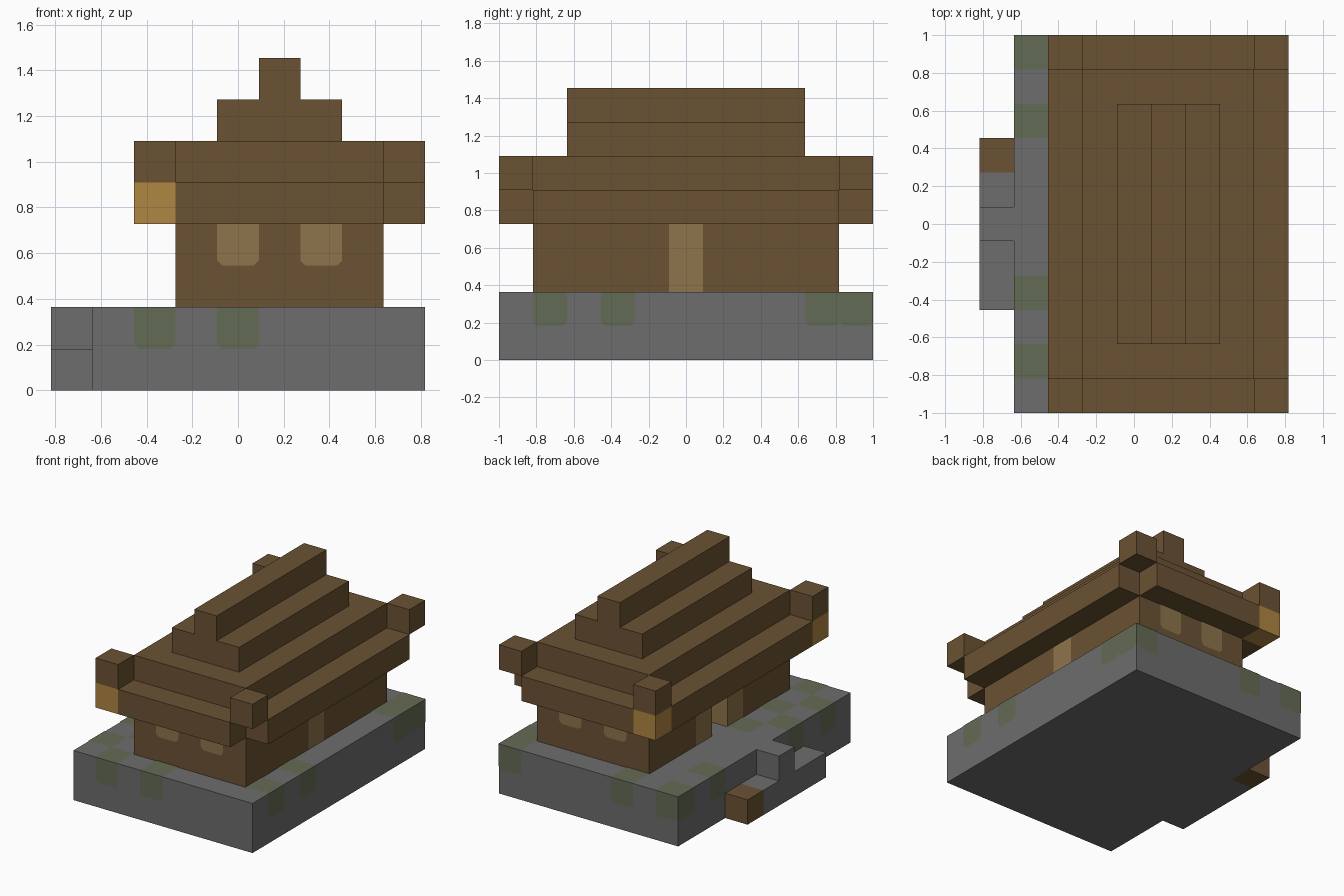
import bpy, bmesh
from mathutils import Vector

cube = bpy.data.objects.get("Cube")
if cube:
    bpy.data.objects.remove(cube)

U = 2 / 11  # edge of one building block
LIFT = 0.004  # how far painted plates stand off their wall


def material(name, rgb):
    m = bpy.data.materials.new(name)
    m.use_nodes = True
    m.diffuse_color = (*rgb, 1)
    m.node_tree.nodes["Principled BSDF"].inputs["Base Color"].default_value = (*rgb, 1)
    return m


wood = material("dark wood", (0.147, 0.084, 0.033))
pale = material("pale wood", (0.27, 0.178, 0.07))
stone = material("grey stone", (0.153, 0.153, 0.153))
moss = material("mossy stone", (0.127, 0.147, 0.09))
glow = material("lantern amber", (0.434, 0.238, 0.054))


def world(p):
    """Block coordinates to world position."""
    return Vector(((p[0] - 4.5) * U, (p[1] - 5.5) * U, p[2] * U))


def finish(name, bm, mat):
    me = bpy.data.meshes.new(name)
    bm.to_mesh(me)
    bm.free()
    me.materials.append(mat)
    ob = bpy.data.objects.new(name, me)
    bpy.context.collection.objects.link(ob)
    return ob


def block(name, lo, hi, mat):
    bm = bmesh.new()
    bmesh.ops.create_cube(bm, size=1)
    a, b = world(lo), world(hi)
    for v in bm.verts:
        v.co = Vector([a[i] + (v.co[i] + 0.5) * (b[i] - a[i]) for i in range(3)])
    return finish(name, bm, mat)


SQUARE = [(0, 0), (1, 0), (1, 1), (0, 1)]
ROUNDED = [(0.12, 0), (0.88, 0), (1, 0.12), (1, 1), (0, 1), (0, 0.12)]


def plate(name, corner, right, up, outline, mat):
    """Flat plate over one block face; right x up points outwards."""
    r, u, c = Vector(right), Vector(up), Vector(corner)
    bm = bmesh.new()
    off = r.cross(u) * LIFT
    bm.faces.new([bm.verts.new(world(c + r * s + u * t) + off) for s, t in outline])
    return finish(name, bm, mat)


UP = (0, 0, 1)


def front_plate(name, i, j, k, mat):
    plate(name, (i, j, k), (1, 0, 0), UP, ROUNDED, mat)


def back_plate(name, i, j, k, mat):
    plate(name, (i + 1, j, k), (-1, 0, 0), UP, ROUNDED, mat)


# Stone platform and entrance steps
block("platform", (1, 0, 0), (9, 11, 2), stone)
block("lower_step", (0, 3, 0), (1, 7, 1), stone)
block("upper_step", (0, 5, 1), (1, 6, 2), stone)
block("wooden_crate", (0, 7, 0), (1, 8, 1), wood)

# Mossy stones on the platform sides
for i in (2, 4):
    front_plate("moss_front", i, 0, 1, moss)
for i in (1, 3, 8):
    back_plate("moss_back", i, 11, 1, moss)
for j in (1, 3, 9, 10):
    plate("moss_left", (9, j, 1), (0, 1, 0), UP, ROUNDED, moss)
for j in (1, 3, 8, 10):
    plate("moss_right", (1, j + 1, 1), (0, -1, 0), UP, ROUNDED, moss)

# Mossy stones on the platform top
for i, j in [(2, 0), (4, 0), (8, 1), (8, 3), (8, 9), (8, 10), (3, 10),
             (1, 10), (1, 8), (1, 3), (1, 1), (2, 4), (2, 2)]:
    plate("moss_top", (i, j, 2), (1, 0, 0), (0, 1, 0), SQUARE, moss)

# House walls, with an open doorway between pale jambs
block("front_wall", (3, 1, 2), (8, 2, 4), wood)
block("back_wall", (3, 9, 2), (8, 10, 4), wood)
for n, (a, b) in {"front": (2, 4), "back": (7, 9)}.items():
    block("right_wall_" + n, (3, a, 2), (4, b, 4), wood)
for j in (4, 6):
    block("door_jamb", (3, j, 2), (4, j + 1, 4), pale)
for n, (a, b) in {"front": (2, 5), "back": (6, 9)}.items():
    block("left_wall_" + n, (7, a, 2), (8, b, 4), wood)
block("left_wall_panel", (7, 5, 2), (8, 6, 4), pale)

# Windows under the eaves
for i in (4, 6):
    front_plate("front_window", i, 1, 3, pale)
    back_plate("back_window", i, 10, 3, pale)

# Stepped roof: two crossing eave slabs, then narrowing tiers
block("eaves_lengthwise", (3, 0, 4), (8, 11, 5), wood)
for n, i in (("right", 2), ("left", 8)):
    block("eaves_" + n, (i, 1, 4), (i + 1, 10, 5), wood)
block("roof_lower_tier", (3, 1, 5), (8, 10, 6), wood)
block("roof_middle_tier", (4, 2, 6), (7, 9, 7), wood)
block("roof_ridge", (5, 2, 7), (6, 9, 8), wood)

# Raised roof corners, with lanterns hanging on the entrance side
for j in (0, 10):
    for i in (2, 8):
        block("roof_corner", (i, j, 5), (i + 1, j + 1, 6), wood)
    block("lantern", (2, j, 4), (3, j + 1, 5), glow)
